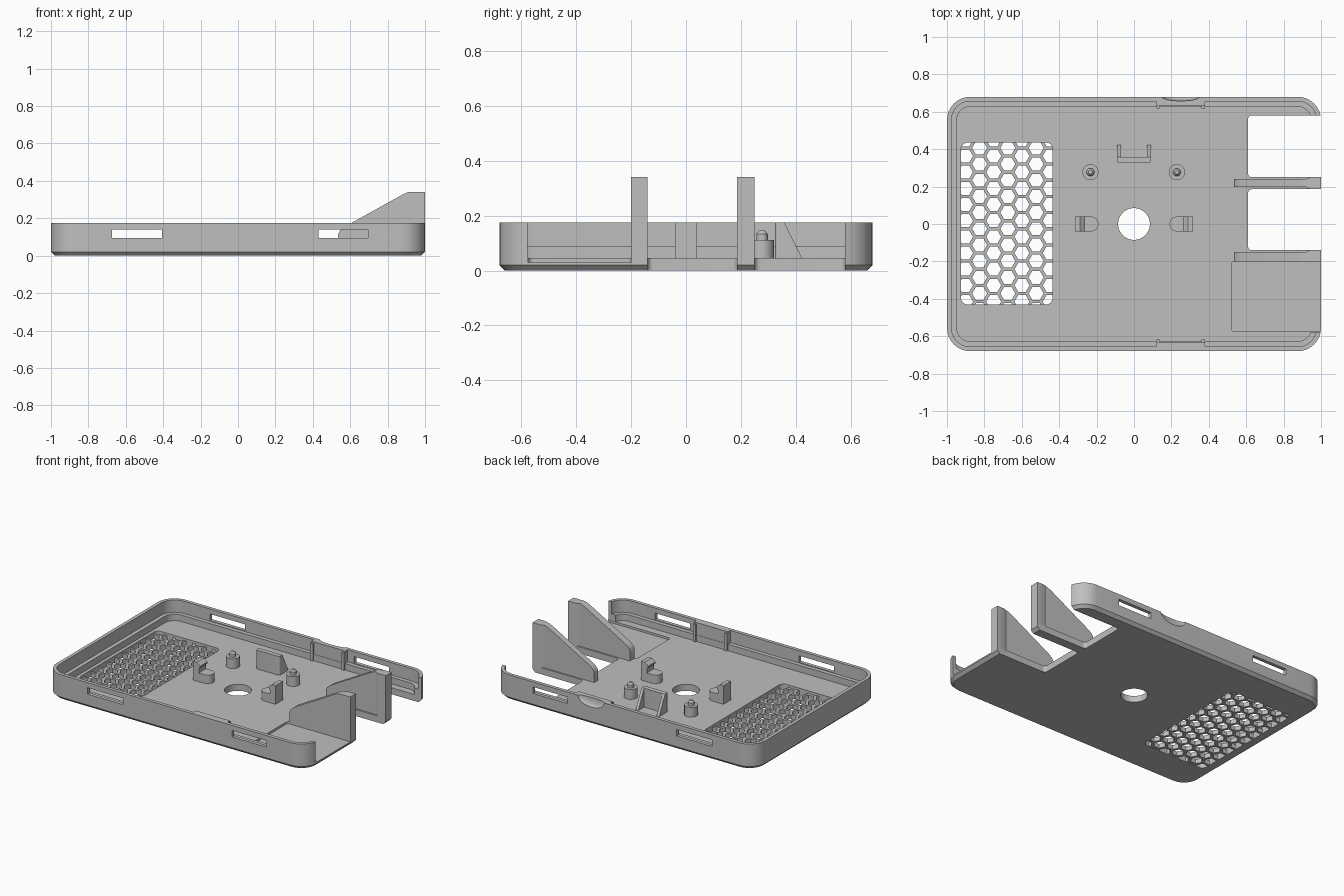
import bpy, bmesh, math

if "Cube" in bpy.data.objects:
    bpy.data.objects.remove(bpy.data.objects["Cube"])

gray = bpy.data.materials.new("plain_gray")
gray.use_nodes = True
color = (0.52, 0.52, 0.52, 1)
gray.diffuse_color = color
gray.node_tree.nodes["Principled BSDF"].inputs["Base Color"].default_value = color

TOP, FLOOR, LEDGE = 0.175, 0.045, 0.09


def finish(name, bm):
    bmesh.ops.recalc_face_normals(bm, faces=bm.faces)
    mesh = bpy.data.meshes.new(name)
    bm.to_mesh(mesh)
    bm.free()
    mesh.materials.append(gray)
    ob = bpy.data.objects.new(name, mesh)
    bpy.context.collection.objects.link(ob)
    return ob


def rounded(x0, x1, y0, y1, r, n=8):
    pts = []
    corners = [(x1 - r, y1 - r), (x0 + r, y1 - r), (x0 + r, y0 + r), (x1 - r, y0 + r)]
    for q, (cx, cy) in enumerate(corners):
        for i in range(n + 1):
            a = math.pi / 2 * (q + i / n)
            pts.append((cx + r * math.cos(a), cy + r * math.sin(a)))
    return pts


def circle(cx, cy, r, n=32, start=0.0):
    return [(cx + r * math.cos(start + math.tau * i / n),
             cy + r * math.sin(start + math.tau * i / n)) for i in range(n)]


def loft(bm, rings):
    loops = [[bm.verts.new(p) for p in ring] for ring in rings]
    for a, b in zip(loops, loops[1:]):
        for i in range(len(a)):
            j = (i + 1) % len(a)
            bm.faces.new((a[i], a[j], b[j], b[i]))
    bm.faces.new(loops[0])
    bm.faces.new(loops[-1])


def add_prism(bm, pts, lo, hi, axis="z"):
    def place(u, v, t):
        return (u, v, t) if axis == "z" else (u, t, v)
    loft(bm, [[place(u, v, t) for u, v in pts] for t in (lo, hi)])


def prism(name, pts, lo, hi, axis="z"):
    bm = bmesh.new()
    add_prism(bm, pts, lo, hi, axis)
    return finish(name, bm)


def rect(x0, x1, y0, y1):
    return [(x0, y0), (x1, y0), (x1, y1), (x0, y1)]


def cut(target, cutters):
    for c in cutters:
        mod = target.modifiers.new("cut", "BOOLEAN")
        mod.object, mod.operation, mod.solver = c, "DIFFERENCE", "EXACT"
    bpy.context.view_layer.update()
    dg = bpy.context.evaluated_depsgraph_get()
    mesh = bpy.data.meshes.new_from_object(target.evaluated_get(dg))
    target.modifiers.clear()
    target.data = mesh
    for c in cutters:
        bpy.data.objects.remove(c)


# Tray shell: chamfered base, stepped inner wall
bm = bmesh.new()
rings = []
for inset, z in [(0.02, 0), (0, 0.02), (0, TOP), (0.024, TOP),
                 (0.024, LEDGE), (0.052, LEDGE), (0.052, FLOOR)]:
    outline = rounded(-1 + inset, 1 - inset, -0.68 + inset, 0.68 - inset, 0.125 - inset)
    rings.append([(x, y, z) for x, y in outline])
loft(bm, rings)
tray = finish("tray", bm)

# Openings in the tray
window = rounded(-0.925, -0.435, -0.43, 0.435, 0.035)
cutters = [
    prism("side_opening", rect(0.85, 1.1, -0.577, 0.577), FLOOR, 0.3),
    prism("card_recess", rounded(0.52, 1.2, -0.575, -0.2, 0.02), 0.03, 0.3),
    prism("port_gap_front", rounded(0.61, 1.2, -0.14, 0.186, 0.02), -0.1, 0.3),
    prism("port_gap_back", rounded(0.61, 1.2, 0.25, 0.58, 0.02), -0.1, 0.3),
    prism("center_hole", circle(0, 0, 0.085, 48), -0.1, 0.3),
    prism("grille_window", window, -0.1, 0.3),
]
for x0, x1 in [(-0.675, -0.405), (0.43, 0.695)]:
    cutters.append(prism("wall_slot", rect(x0, x1, 0.095, 0.14), -0.8, 0.8, "y"))
cut(tray, cutters)

# Honeycomb grille
grille = prism("honeycomb_grille", window, 0, 0.03)
bm = bmesh.new()
pitch, step = 0.0865, 0.0755
for col in range(7):
    for row in range(11):
        cx = -0.901 + col * step
        cy = 0.407 + (0 if col % 2 else pitch / 2) - row * pitch
        add_prism(bm, circle(cx, cy, 0.04, 6), -0.1, 0.1)
cut(grille, [finish("hex_cutter", bm)])

# Latch pads with end ribs on the long walls
pads = []
for side, y in (("front", -1), ("back", 1)):
    pads.append(prism(side + "_latch_pad", rect(0.12, 0.38, *sorted((y * 0.63, y * 0.66))),
                      FLOOR, TOP))
    for x in (0.12, 0.36):
        prism(side + "_latch_rib", rect(x, x + 0.02, *sorted((y * 0.618, y * 0.64))),
              FLOOR, TOP - 0.01)

# Thumb scallop in the back wall
for target in (tray, pads[1]):
    bm = bmesh.new()
    bmesh.ops.create_uvsphere(bm, u_segments=32, v_segments=16, radius=1)
    for v in bm.verts:
        v.co = (0.25 + v.co.x * 0.1, 0.68 + v.co.y * 0.022, TOP + v.co.z * 0.055)
    cut(target, [finish("scallop_cutter", bm)])

# Tall gusseted brackets between the port gaps
gusset = [(0.535, 0.025), (0.535, 0.115), (0.545, 0.135), (0.57, 0.155),
          (0.88, 0.327), (0.91, 0.34), (0.95, 0.34), (0.95, 0.025)]
for side, web, flange in (("front", (-0.2, -0.15), (-0.2, -0.14)),
                          ("back", (0.198, 0.24), (0.186, 0.25))):
    prism(side + "_bracket_web", gusset, *web, "y")
    prism(side + "_bracket_flange",
          [(0.92, web[0]), (0.94, flange[0]), (1, flange[0]),
           (1, flange[1]), (0.94, flange[1]), (0.92, web[1])], 0.02, 0.34)

# Mounting pegs
for x in (-0.233, 0.229):
    prism("peg_base", circle(x, 0.277, 0.043), 0.04, 0.112)
    bm = bmesh.new()
    loft(bm, [[(px, py, z) for px, py in circle(x, 0.277, r)]
              for r, z in ((0.021, 0.11), (0.021, 0.133), (0.011, 0.145))])
    finish("peg_pin", bm)

# Snap clips either side of the center hole
for s in (-1, 1):
    arc = [(s * (0.23 - 0.04 * math.cos(a)), 0.04 * math.sin(a))
           for a in [math.pi * (i / 12 - 0.5) for i in range(13)]]
    prism("clip_rest", arc + [(s * 0.29, 0.04), (s * 0.29, -0.04)], 0.04, 0.105)
    hook = [(0.272, 0.04), (0.315, 0.04), (0.315, TOP), (0.288, TOP), (0.262, 0.155),
            (0.262, 0.145), (0.272, 0.135)]
    prism("clip_hook", [(s * x, z) for x, z in hook], -0.04, 0.04, "y")

# Stop wall with two sloping side ribs
prism("stop_wall", rounded(-0.09, 0.09, 0.325, 0.358, 0.012, 4), 0.04, TOP)
for x in (-0.09, 0.07):
    bm = bmesh.new()
    side = [(0.34, 0.04), (0.425, 0.04), (0.358, TOP), (0.34, TOP)]
    loft(bm, [[(t, y, z) for y, z in side] for t in (x, x + 0.02)])
    finish("stop_rib", bm)

# Smooth round surfaces, keep edges sharp
bpy.ops.object.select_all(action="DESELECT")
for ob in bpy.context.collection.objects:
    if ob.type == "MESH":
        ob.select_set(True)
        bpy.context.view_layer.objects.active = ob
bpy.ops.object.shade_smooth_by_angle(angle=math.radians(30))
